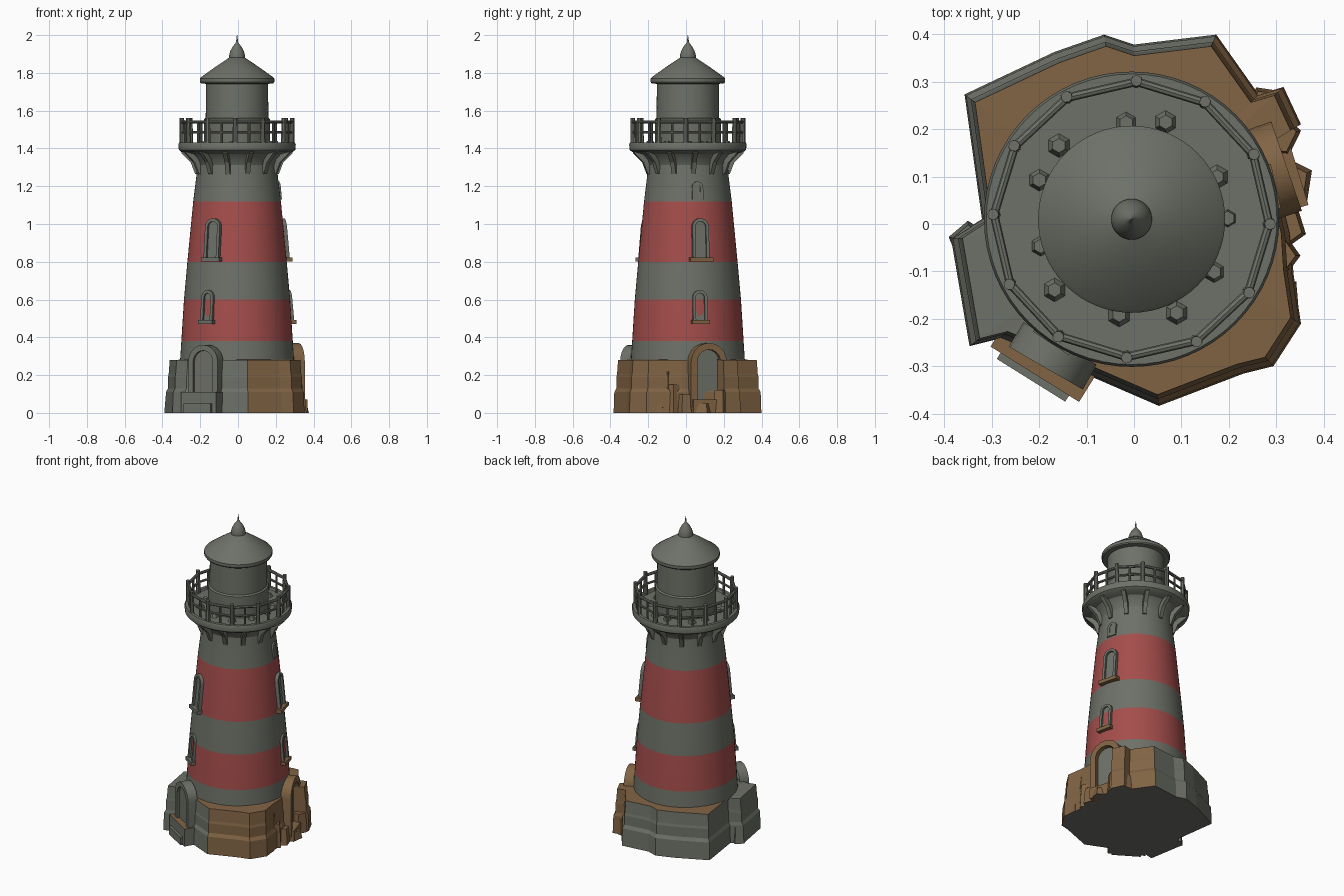
import bpy, bmesh, math, random
from mathutils import Vector, Matrix

if "Cube" in bpy.data.objects:
    bpy.data.objects.remove(bpy.data.objects["Cube"])

random.seed(4)
GREY, RED, BROWN = 0, 1, 2
CX, CY = -0.005, 0.01          # tower axis
MATS = []
for nm, col in (("stone grey", (0.155, 0.165, 0.138)), ("band red", (0.37, 0.075, 0.07)),
                ("earth brown", (0.22, 0.127, 0.058))):
    m = bpy.data.materials.new(nm)
    m.diffuse_color = (*col, 1)
    m.use_nodes = True
    m.node_tree.nodes["Principled BSDF"].inputs["Base Color"].default_value = m.diffuse_color
    MATS.append(m)


def finish(name, bm, rule, smooth=None):
    """Turn a bmesh into an object; rule is a material index or f(centre, normal)."""
    bmesh.ops.recalc_face_normals(bm, faces=bm.faces)
    bm.normal_update()
    for f in bm.faces:
        f.material_index = rule(f.calc_center_median(), f.normal) if callable(rule) else rule
    me = bpy.data.meshes.new(name)
    bm.to_mesh(me)
    bm.free()
    for m in MATS:
        me.materials.append(m)
    ob = bpy.data.objects.new(name, me)
    bpy.context.collection.objects.link(ob)
    if smooth:
        bpy.ops.object.select_all(action='DESELECT')
        ob.select_set(True)
        bpy.context.view_layer.objects.active = ob
        bpy.ops.object.shade_smooth_by_angle(angle=math.radians(smooth))
    return ob


def loft(bm, rings, cap=True):
    vs = [[bm.verts.new(p) for p in r] for r in rings]
    n = len(vs[0])
    for a, b in zip(vs, vs[1:]):
        for i in range(n):
            j = (i + 1) % n
            bm.faces.new((a[i], a[j], b[j], b[i]))
    if cap:
        bm.faces.new(vs[0][::-1])
        bm.faces.new(vs[-1])


def lathe(name, profile, rule=GREY, n=64):
    bm = bmesh.new()
    loft(bm, [[(CX + r * math.cos(2 * math.pi * i / n), CY + r * math.sin(2 * math.pi * i / n), z)
               for i in range(n)] for r, z in profile])
    return finish(name, bm, rule, 30)


def polar(deg, r, z, t=0.0):
    """Point at radius r in direction deg from the axis, shifted sideways by t."""
    a = math.radians(deg)
    return Vector((CX + r * math.cos(a) - t * math.sin(a), CY + r * math.sin(a) + t * math.cos(a), z))


def arch_line(w, z0, z1, n=10):
    pts = [(-w / 2, z0), (w / 2, z0)]
    return pts + [(w / 2 * math.cos(math.pi * i / n), z1 - w / 2 + w / 2 * math.sin(math.pi * i / n))
                  for i in range(n + 1)]


def arch(name, deg, w, z0, z1, rim, r, lean, depth, mat, pane=0.004):
    """Round-topped frame with a recessed panel, leaning with the wall."""
    def ring(line, d):
        return [polar(deg, r + d + lean * (z - z0), z, t) for t, z in line]
    out, inn = arch_line(w, z0, z1), arch_line(w - 2 * rim, z0 + 0.006, z1 - rim)
    bm = bmesh.new()
    loft(bm, [ring(out, -0.04), ring(out, depth), ring(inn, depth), ring(inn, -0.04)], cap=False)
    finish(name + "_frame", bm, mat, 40)
    bm = bmesh.new()
    loft(bm, [ring(inn, -0.02), ring(inn, pane)])
    finish(name + "_panel", bm, GREY)


def block(name, deg, r0, r1, w, z0, z1, rule):
    bm = bmesh.new()
    loft(bm, [[polar(deg, r, z, t) for r, t in ((r0, -w / 2), (r1, -w / 2), (r1, w / 2), (r0, w / 2))]
              for z in (z0, z1)])
    finish(name, bm, rule)


def beams(name, segs, n=8):
    bm = bmesh.new()
    for p, q, r1, r2 in segs:
        d = q - p
        mat = Matrix.Translation((p + q) / 2) @ d.to_track_quat('Z', 'Y').to_matrix().to_4x4()
        bmesh.ops.create_cone(bm, cap_ends=True, segments=n, radius1=r1, radius2=r2,
                              depth=d.length, matrix=mat)
    finish(name, bm, GREY, 40)


# Rocky plinth: irregular stepped polygon
outline = [(.315, -.02), (.27, .165), (.335, .2), (.30, .275), (.25, .26), (.165, .38), (0, .36),
           (-.06, .38), (-.16, .345), (-.34, .26), (-.305, .01), (-.367, -.03), (-.33, -.245),
           (-.27, -.23), (-.1, -.30), (.05, -.365), (.22, -.30), (.28, -.285), (.335, -.2), (.32, -.1)]
tiers = ((0, 1.05), (.11, 1.04), (.13, 1.01), (.19, 1.01), (.205, 1.0), (.28, .985), (.283, .7))


def plinth_colour(c, n):
    a = math.degrees(math.atan2(c.y, c.x))
    if n.z < -0.5:
        return GREY
    if n.z > 0.9:
        return BROWN if -112 < a < 172 else GREY
    return BROWN if -85 < a < 72 else GREY


bm = bmesh.new()
loft(bm, [[(x * s, y * s, z) for x, y in outline] for z, s in tiers])
finish("rock_plinth", bm, plinth_colour)

# Loose rocks around the foot: angle, distance, radius, height
rocks = [(13, .335, .06, .05), (-3, .325, .045, .10), (30, .355, .05, .12), (-14, .315, .05, .15),
         (-28, .35, .05, .11), (-42, .35, .045, .13), (40, .37, .045, .09), (-20, .315, .04, .22),
         (-150, .35, .05, .10), (-172, .345, .045, .10)]
for i, (a, d, rad, h) in enumerate(rocks):
    bm = bmesh.new()
    bmesh.ops.create_cone(bm, cap_ends=True, segments=5, radius1=rad, radius2=rad * .8, depth=h,
                          matrix=Matrix.Translation(polar(a, d, h / 2))
                          @ Matrix.Rotation(random.uniform(0, 6), 4, 'Z'))
    finish("foot_rock_%d" % i, bm, plinth_colour)

# Tower with two red bands
lathe("tower", [(.302, .27), (.295, .38), (.281, .6), (.263, .8), (.232, 1.12), (.216, 1.25), (.21, 1.36)],
      lambda c, n: RED if .38 < c.z < .6 or .8 < c.z < 1.12 else GREY)

# Doorways and steps
arch("side_door", 19, .2, .03, .37, .035, .312, 0, .033, BROWN)
arch("front_door", -120, .18, .03, .36, .03, .342, 0, .02, GREY)
block("side_step", 17, .28, .365, .16, 0, .07, BROWN)
block("front_step", -122, .30, .385, .22, 0, .11, lambda c, n: BROWN if n.z > .5 else GREY)
block("front_step_edge", -122, .30, .40, .17, 0, .05, GREY)


# Tower windows with sills
def wall(z):
    return .295 - .0865 * (z - .38) if z < .8 else .263 - .097 * (z - .8)


for nm, deg, w, z0, z1, sill, mat in (
        ("front_upper_window", -120, .09, .815, 1.03, .11, GREY),
        ("front_lower_window", -123, .075, .485, .65, .09, GREY),
        ("side_upper_window", 15, .09, .815, 1.03, .125, BROWN),
        ("side_lower_window", 13, .08, .485, .65, .095, BROWN),
        ("side_top_window", 13, .06, 1.13, 1.225, 0, GREY)):
    r = wall(z0)
    arch(nm, deg, w, z0, z1, .016, r, -.093, .016 if sill else .006, GREY, .003)
    if sill:
        block(nm + "_sill", deg, r - .03, r + .026, sill, z0 - .014, z0 + .008, mat)

# Gallery deck on a flared collar
lathe("gallery_deck", [(.209, 1.30), (.222, 1.34), (.25, 1.37), (.295, 1.382), (.308, 1.392), (.311, 1.42),
                       (.306, 1.432), (.288, 1.432), (.282, 1.42), (.15, 1.42)])

# Brackets under the deck
N = 13
bm = bmesh.new()
for i in range(N):
    a = 360 * i / N + 8
    prof = [(.20, 1.26), (.222, 1.265), (.245, 1.325), (.295, 1.375), (.295, 1.392), (.20, 1.392)]
    loft(bm, [[polar(a, r, z, t) for r, z in prof] for t in (-.012, .012)])
finish("gallery_brackets", bm, GREY)

# Railing: posts, two rails, small balusters
P = 12
posts, rails = [], []
for i in range(P):
    a, b = 360 * i / P - 2, 360 * (i + 1) / P - 2
    posts.append((polar(a, .29, 1.41), polar(a, .292, 1.562), .014, .012))
    for z, rr in ((1.54, .009), (1.485, .007)):
        rails.append((polar(a, .29, z), polar(b, .29, z), rr, rr))
    mid = (polar(a, .29, 0) + polar(b, .29, 0)) / 2
    posts.append((mid + Vector((0, 0, 1.41)), mid + Vector((0, 0, 1.54)), .007, .007))
beams("railing_posts", posts)
beams("railing_rails", rails)

# Low lumps around the lantern foot
lumps = []
for i in range(11):
    a = 360 * i / 11 + random.uniform(-8, 8)
    d = random.uniform(.195, .222)
    lumps.append((polar(a, d, 1.41), polar(a, d, 1.44), random.uniform(.018, .032), .015))
beams("deck_lumps", lumps, 6)

# Lantern room
lathe("lantern_room", [(.175, 1.41), (.175, 1.555), (.166, 1.562), (.164, 1.76)])

# Roof with rim, finial and spike
lathe("roof", [(.15, 1.74), (.192, 1.745), (.197, 1.752), (.197, 1.77), (.19, 1.778),
               (.12, 1.828), (.04, 1.882), (.03, 1.884)])
lathe("finial", [(.03, 1.865), (.042, 1.875), (.043, 1.89), (.036, 1.915), (.024, 1.938), (.012, 1.953),
                 (.006, 1.962), (.001, 2.0)], n=32)
